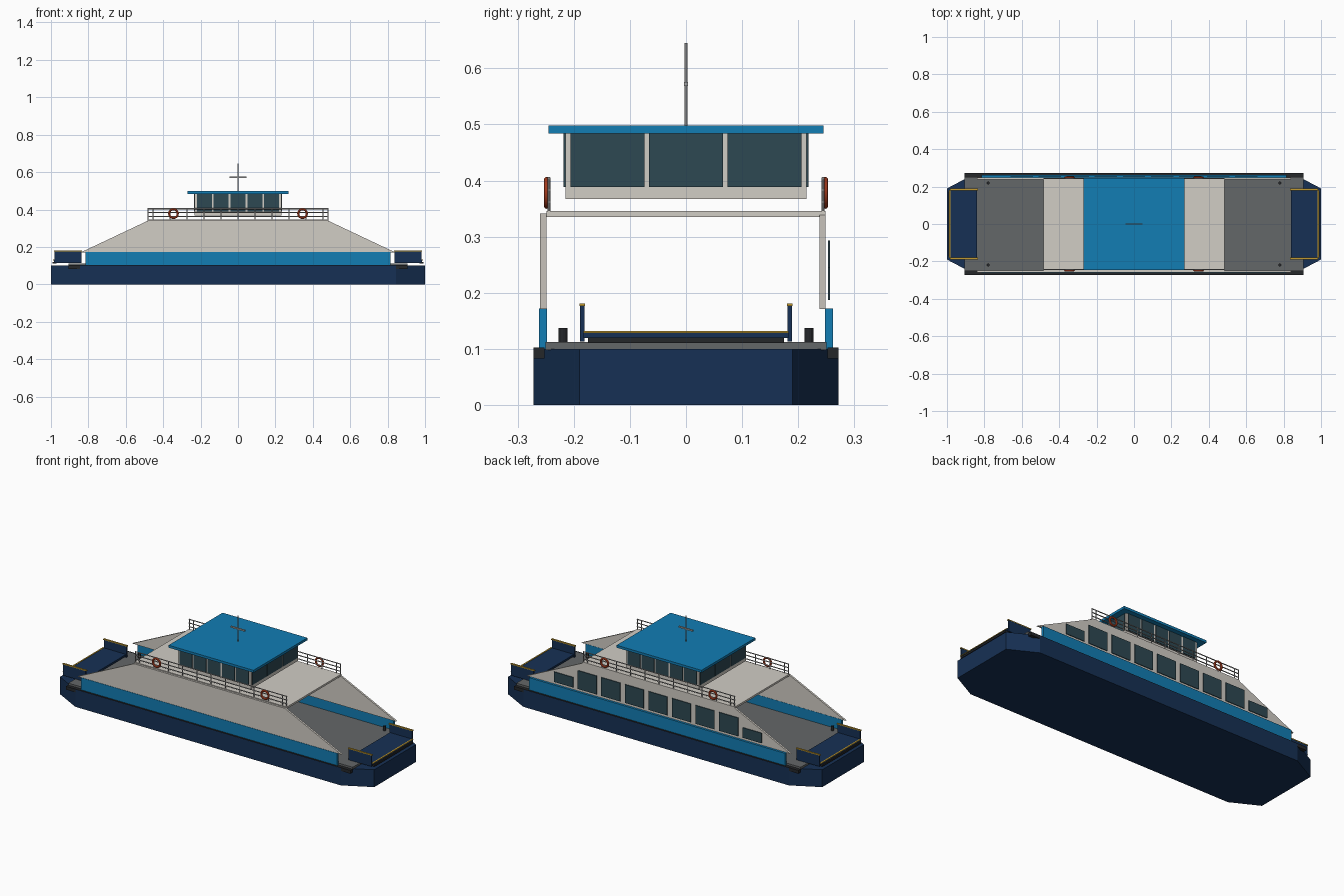
import bpy, bmesh
from math import pi

if "Cube" in bpy.data.objects:
    bpy.data.objects.remove(bpy.data.objects["Cube"])


def mat(name, r, g, b):
    m = bpy.data.materials.new(name)
    m.diffuse_color = (r, g, b, 1)
    m.use_nodes = True
    m.node_tree.nodes["Principled BSDF"].inputs["Base Color"].default_value = m.diffuse_color
    return m


NAVY = mat("navy", .008, .03, .089)
BLUE = mat("blue", .006, .205, .456)
CREAM = mat("cream", .64, .61, .56)
GLASS = mat("glass", .027, .065, .084)
GREY = mat("deck_grey", .127, .136, .14)
BLACK = mat("rubber", .018, .02, .023)
ORANGE = mat("orange", .62, .07, .02)
YELLOW = mat("yellow", .55, .33, .03)
STEEL = mat("steel", .38, .38, .38)


def finish(name, bm, material):
    bmesh.ops.recalc_face_normals(bm, faces=bm.faces)
    me = bpy.data.meshes.new(name)
    bm.to_mesh(me)
    bm.free()
    me.materials.append(material)
    ob = bpy.data.objects.new(name, me)
    bpy.context.collection.objects.link(ob)
    return ob


def box(name, x0, x1, y0, y1, z0, z1, material):
    bm = bmesh.new()
    bmesh.ops.create_cube(bm, size=1)
    for v in bm.verts:
        v.co = (x1 if v.co.x > 0 else x0, y1 if v.co.y > 0 else y0, z1 if v.co.z > 0 else z0)
    return finish(name, bm, material)


def prism(name, pts, offset, material):
    bm = bmesh.new()
    f = bm.faces.new([bm.verts.new(p) for p in pts])
    r = bmesh.ops.extrude_face_region(bm, geom=[f])
    bmesh.ops.translate(bm, vec=offset, verts=[g for g in r["geom"] if isinstance(g, bmesh.types.BMVert)])
    return finish(name, bm, material)


def cyl(name, loc, radius, length, material, rot=(0, 0, 0), sides=12):
    bpy.ops.mesh.primitive_cylinder_add(vertices=sides, radius=radius, depth=length, location=loc, rotation=rot)
    ob = bpy.context.object
    ob.name = name
    ob.data.materials.append(material)
    bpy.ops.object.shade_smooth_by_angle()


# Hull with chamfered corners, and the car deck
plan = [(-1, -.19), (-.845, -.272), (.845, -.272), (1, -.19),
        (1, .19), (.845, .272), (-.845, .272), (-1, .19)]
prism("hull", [(x, y, 0) for x, y in plan], (0, 0, .1), NAVY)
box("car_deck", -.905, .905, -.25, .25, .098, .112, GREY)

# Sides: rub rails, bulwarks, sloped upper panels
for s, side in ((-1, "front"), (1, "back")):
    y = sorted((s * .252, s * .2715))
    box(f"rub_rail_{side}", -.905, .905, *y, .083, .102, BLACK)
    y = sorted((s * .248, s * .262))
    box(f"bulwark_{side}", -.815, .815, *y, .1, .172, BLUE)
    y0 = -.26 if s < 0 else .238
    prism(f"side_panel_{side}", [(-.84, y0, .171), (.84, y0, .171), (.48, y0, .341), (-.48, y0, .341)],
          (0, .011, 0), CREAM)

# Saloon windows stand just proud of the back panel
for i in range(-4, 5):
    top = .245 if abs(i) == 4 else .293
    box("side_window", i * .15 - .06, i * .15 + .06, .253, .257, .187, top, GLASS)

# Upper deck and wheelhouse
box("upper_deck", -.485, .485, -.249, .249, .335, .346, CREAM)
box("wheelhouse", -.232, .232, -.215, .215, .367, .485, CREAM)
box("wheelhouse_roof", -.27, .27, -.245, .245, .484, .498, BLUE)
for s in (-1, 1):
    for i in range(-2, 3):
        y = sorted((s * .213, s * .218))
        box("wheelhouse_window", i * .09 - .04, i * .09 + .04, *y, .388, .484, GLASS)
    for i in range(-1, 2):
        x = sorted((s * .23, s * .235))
        box("wheelhouse_end_window", *x, i * .14 - .066, i * .14 + .066, .388, .484, GLASS)

# Mast with crossbar
cyl("mast", (0, 0, .571), .003, .148, STEEL)
box("mast_crossbar", -.045, .045, -.004, .004, .568, .576, STEEL)

# Railings and lifebuoys along both sides
for s in (-1, 1):
    for z in (.362, .383, .404):
        cyl("rail", (0, s * .244, z), .0028, .966, STEEL, (0, pi / 2, 0), 8)
    for x in [i * .091 for i in range(-5, 6)] + [-.481, .481]:
        cyl("rail_post", (x, s * .244, .375), .0025, .06, STEEL, sides=8)
    for x in (-.345, .345):
        bpy.ops.mesh.primitive_torus_add(location=(x, s * .248, .378), rotation=(pi / 2, 0, 0),
                                         major_radius=.023, minor_radius=.0055,
                                         major_segments=24, minor_segments=10)
        bpy.context.object.name = "lifebuoy"
        bpy.context.object.data.materials.append(ORANGE)
        bpy.ops.object.shade_smooth_by_angle()

# Loading ramps at each end, with cheeks, caps, lips and bollards
for e in (-1, 1):
    def X(a, b):
        return sorted((e * a, e * b))
    box("ramp", *X(.84, .985), -.183, .183, .119, .130, NAVY)
    box("ramp_lip", *X(.97, .992), -.175, .175, .110, .120, BLACK)
    box("ramp_edge_stripe", *X(.980, .988), -.183, .183, .128, .1315, YELLOW)
    for s in (-1, 1):
        y = sorted((s * .181, s * .189))
        box("ramp_cheek", *X(.837, .981), *y, .113, .176, NAVY)
        y = sorted((s * .18, s * .19))
        box("ramp_cheek_cap", *X(.833, .985), *y, .176, .181, YELLOW)
        cyl("bollard", (e * .78, s * .219, .124), .008, .026, BLACK)
